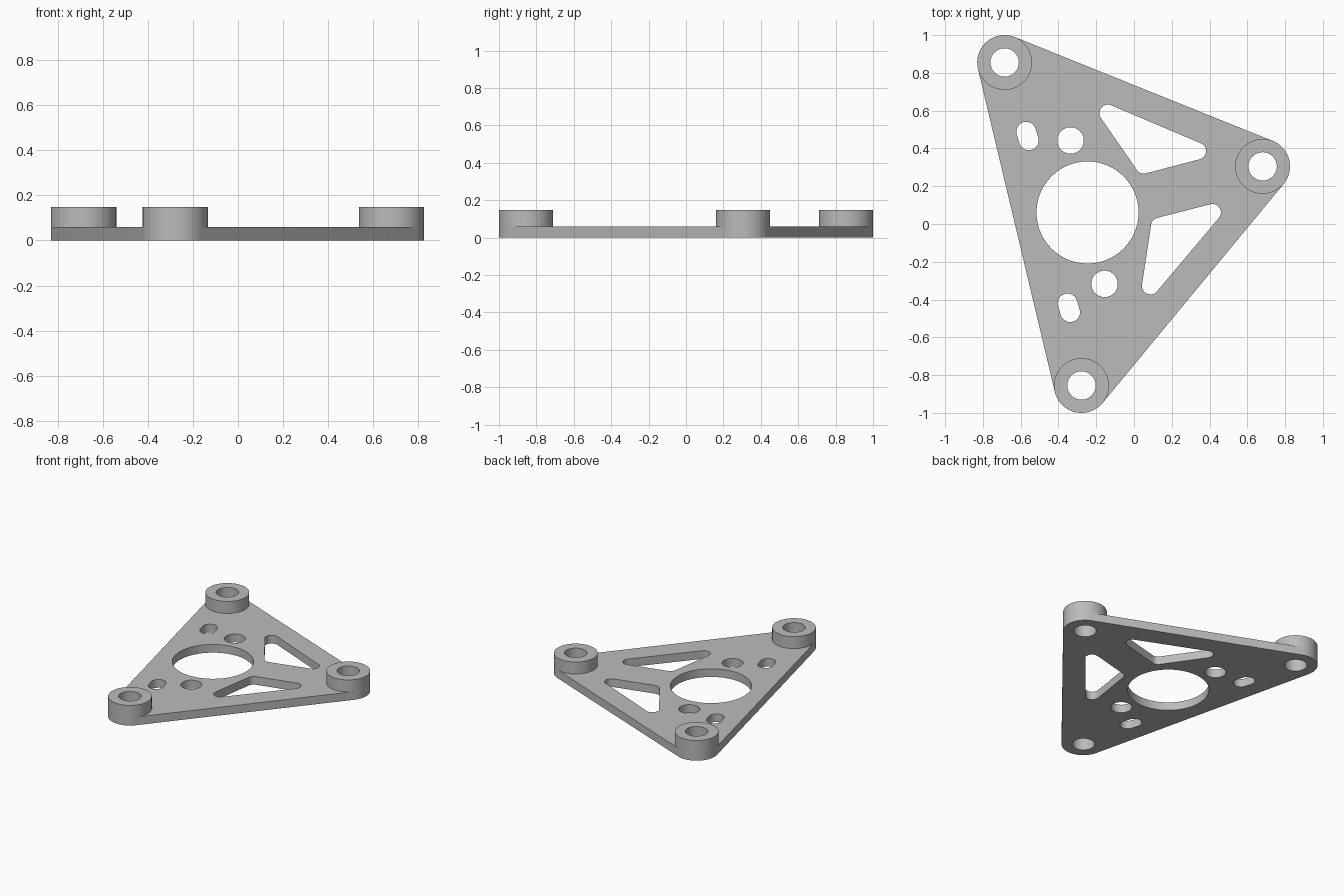
import bpy, bmesh, math
from mathutils import Vector

cube = bpy.data.objects.get("Cube")
if cube:
    bpy.data.objects.remove(cube, do_unlink=True)

PLATE_TOP, BOSS_TOP = 0.06, 0.148
BOSS_R, BORE_R, POCKET_R, SLOT_R = 0.145, 0.075, 0.045, 0.052

grey = bpy.data.materials.new("plain grey")
grey.use_nodes = True
grey.diffuse_color = (0.5, 0.5, 0.5, 1)
grey.node_tree.nodes["Principled BSDF"].inputs["Base Color"].default_value = (0.5, 0.5, 0.5, 1)


def rounded(corners, r, segments=72):
    """Outline around counter-clockwise corners, rounded with radius r."""
    pts = [Vector(c) for c in corners]
    n = len(pts)
    if n == 1:
        return [pts[0] + r * Vector((math.cos(a), math.sin(a)))
                for a in (i * math.tau / segments for i in range(segments))]
    normals = []
    for i in range(n):
        d = pts[(i + 1) % n] - pts[i]
        normals.append(math.atan2(d.y, d.x) - math.pi / 2)
    outline = []
    for i, p in enumerate(pts):
        start = normals[i - 1]
        sweep = (normals[i] - start) % math.tau
        steps = max(4, round(segments * sweep / math.tau))
        for k in range(steps + 1):
            a = start + sweep * k / steps
            outline.append(p + r * Vector((math.cos(a), math.sin(a))))
    return outline


def extruded(name, outlines, z0, z1):
    """Solid from a flat profile with holes, between two heights."""
    curve = bpy.data.curves.new(name + "_profile", "CURVE")
    curve.dimensions = "2D"
    curve.fill_mode = "BOTH"
    curve.extrude = (z1 - z0) / 2
    for outline in outlines:
        spline = curve.splines.new("POLY")
        spline.points.add(len(outline) - 1)
        for point, co in zip(spline.points, outline):
            point.co = (co.x, co.y, 0, 1)
        spline.use_cyclic_u = True
    helper = bpy.data.objects.new(name + "_profile", curve)
    mesh = bpy.data.meshes.new_from_object(helper)
    bpy.data.objects.remove(helper)
    bpy.data.curves.remove(curve)

    # Weld caps to walls and lift to the right height
    bm = bmesh.new()
    bm.from_mesh(mesh)
    bmesh.ops.remove_doubles(bm, verts=bm.verts, dist=0.0001)
    bmesh.ops.recalc_face_normals(bm, faces=bm.faces)
    bmesh.ops.translate(bm, verts=bm.verts, vec=(0, 0, (z0 + z1) / 2))
    bm.to_mesh(mesh)
    bm.free()

    mesh.materials.clear()
    mesh.materials.append(grey)
    obj = bpy.data.objects.new(name, mesh)
    bpy.context.collection.objects.link(obj)
    bpy.ops.object.select_all(action="DESELECT")
    obj.select_set(True)
    bpy.context.view_layer.objects.active = obj
    bpy.ops.object.shade_smooth_by_angle(angle=math.radians(30))
    return obj


bosses = {
    "back_right_boss": (-0.685, 0.855),
    "front_boss": (-0.278, -0.855),
    "left_boss": (0.681, 0.305),
}

# Plate outline wraps the three bosses
outlines = [rounded(bosses.values(), BOSS_R)]

# Bolt bores, main opening and small round holes
outlines += [rounded([c], BORE_R) for c in bosses.values()]
outlines.append(rounded([(-0.246, 0.061)], 0.27, 128))
outlines += [rounded([c], 0.07) for c in ((-0.336, 0.442), (-0.156, -0.317))]

# Short slots
outlines.append(rounded([(-0.571, 0.489), (-0.557, 0.443)], SLOT_R))
outlines.append(rounded([(-0.352, -0.42), (-0.338, -0.467)], SLOT_R))

# Triangular lightening pockets
outlines.append(rounded([(-0.138, 0.587), (0.052, 0.312), (0.336, 0.386)], POCKET_R))
outlines.append(rounded([(0.135, -0.011), (0.087, -0.328), (0.415, 0.061)], POCKET_R))

extruded("plate", outlines, 0, PLATE_TOP)

# Raised bored bosses on the corners
for name, centre in bosses.items():
    extruded(name, [rounded([centre], BOSS_R), rounded([centre], BORE_R)], PLATE_TOP, BOSS_TOP)
